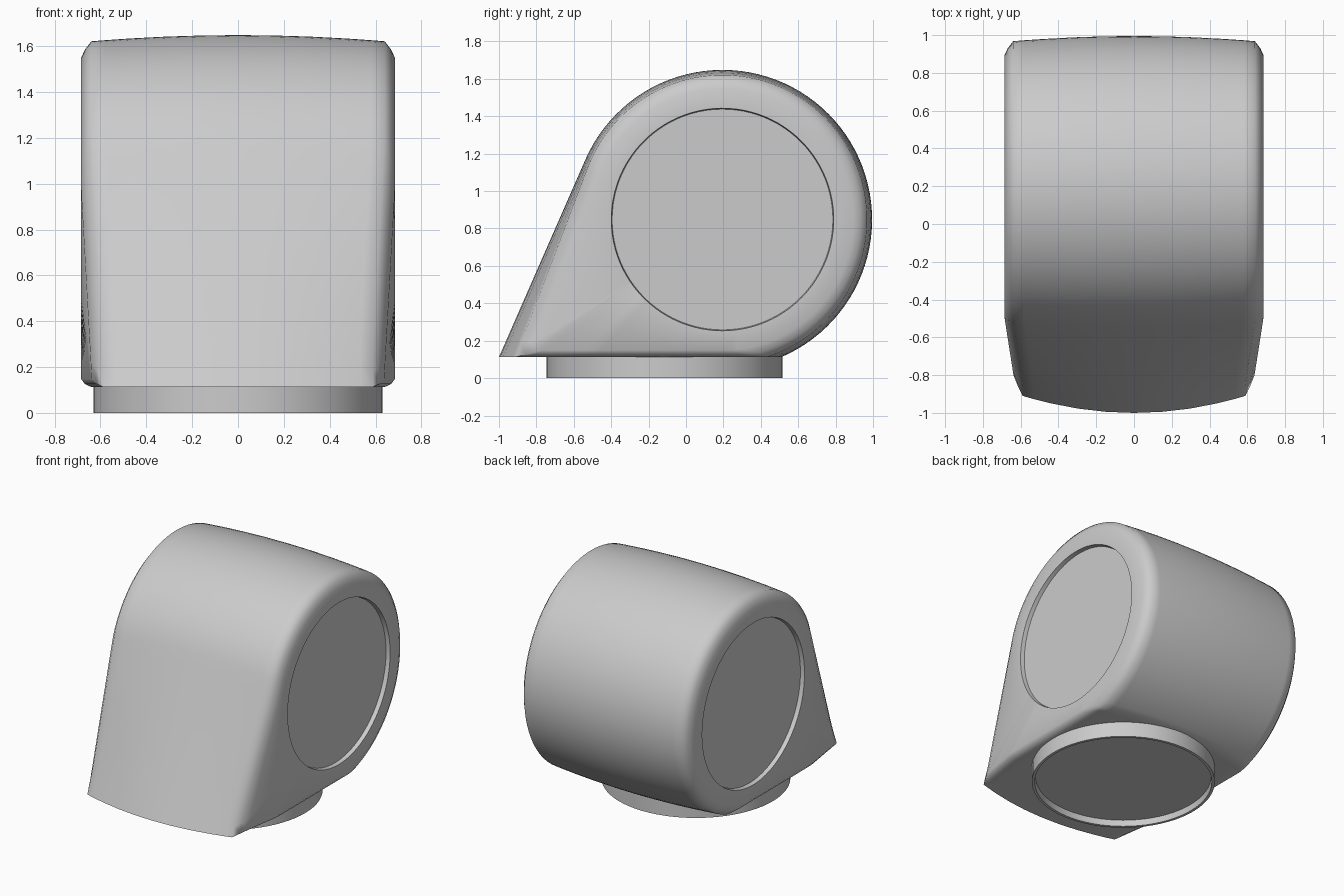
import bpy, bmesh
from math import sin, cos, pi, atan2, asin, hypot, sqrt

cube = bpy.data.objects.get("Cube")
if cube:
    bpy.data.objects.remove(cube)

grey = bpy.data.materials.new("light grey")
grey.use_nodes = True
colour = (0.6, 0.6, 0.6, 1)
grey.diffuse_color = colour
grey.node_tree.nodes["Principled BSDF"].inputs["Base Color"].default_value = colour

CY, CZ = 0.195, 0.848          # centre of the round part
ARC, FRONT, BOTTOM = 64, 14, 24


def outline(inset, tip_y, base_z):
    """Teardrop: arc, straight front down to the tip, flat underside."""
    r = 0.8 - inset
    dy, dz = CY - tip_y, CZ - base_z
    dist = hypot(dy, dz)
    slope = atan2(dz, dy) + asin(r / dist)
    start = -pi / 2 + atan2(sqrt(max(r * r - dz * dz, 0)), dz)
    end = slope + pi / 2
    pts = [(CY + r * cos(a), CZ + r * sin(a))
           for a in (start + (end - start) * i / ARC for i in range(ARC + 1))]
    (ey, ez), (sy, sz) = pts[-1], pts[0]
    pts += [(ey + (tip_y - ey) * i / FRONT, ez + (base_z - ez) * i / FRONT)
            for i in range(1, FRONT + 1)]
    pts += [(tip_y + (sy - tip_y) * i / BOTTOM, base_z + (sz - base_z) * i / BOTTOM)
            for i in range(1, BOTTOM)]
    return pts


def disc(points, radius):
    """Circle whose points line up with the given outline."""
    angles = [atan2(z - CZ, y - CY) for y, z in points]
    return [(CY + radius * cos(a), CZ + radius * sin(a)) for a in angles]


def finish(bm, name, angle):
    bmesh.ops.recalc_face_normals(bm, faces=bm.faces)
    mesh = bpy.data.meshes.new(name)
    bm.to_mesh(mesh)
    bm.free()
    mesh.materials.append(grey)
    ob = bpy.data.objects.new(name, mesh)
    bpy.context.collection.objects.link(ob)
    bpy.ops.object.select_all(action='DESELECT')
    ob.select_set(True)
    bpy.context.view_layer.objects.active = ob
    bpy.ops.object.shade_smooth_by_angle(angle=angle)


# Half of the housing as sections from the middle outwards
half = []
for x in (0, 0.16, 0.32, 0.48, 0.58, 0.64):
    half.append((x, outline(0.027 * (x / 0.64) ** 2, -1 + 0.09 * (x / 0.64) ** 2, 0.113)))
half.append((0.668, outline(0.063, -0.86, 0.126)))
cap = outline(0.1, -0.8, 0.149)
half.append((0.685, cap))
half.append((0.685, disc(cap, 0.595)))
half.append((0.655, disc(cap, 0.59)))      # sunken side panel
sections = [(-x, p) for x, p in reversed(half[1:])] + half

bm = bmesh.new()
rings = []
for x, pts in sections:
    ring = []
    for y, z in pts:
        taper = min(max((-0.5 - y) / 0.35, 0), 1)
        ring.append(bm.verts.new((x * (1 - 0.08 * taper), y, z)))
    rings.append(ring)
for a, b in zip(rings, rings[1:]):
    for i in range(len(a)):
        j = (i + 1) % len(a)
        bm.faces.new((a[i], a[j], b[j], b[i]))
for ring in (rings[0], rings[-1]):
    bm.faces.new(ring)
finish(bm, "housing", 0.9)

# Round collar with a thin lip and a sunken underside
bm = bmesh.new()
N = 72
rings = [[bm.verts.new((r * cos(2 * pi * i / N), -0.115 + r * sin(2 * pi * i / N), z))
          for i in range(N)]
         for r, z in ((0.63, 0.16), (0.63, 0), (0.61, 0), (0.605, 0.045))]
for a, b in zip(rings, rings[1:]):
    for i in range(N):
        j = (i + 1) % N
        bm.faces.new((a[i], a[j], b[j], b[i]))
for ring in (rings[0], rings[-1]):
    bm.faces.new(ring)
finish(bm, "base_collar", 0.6)
